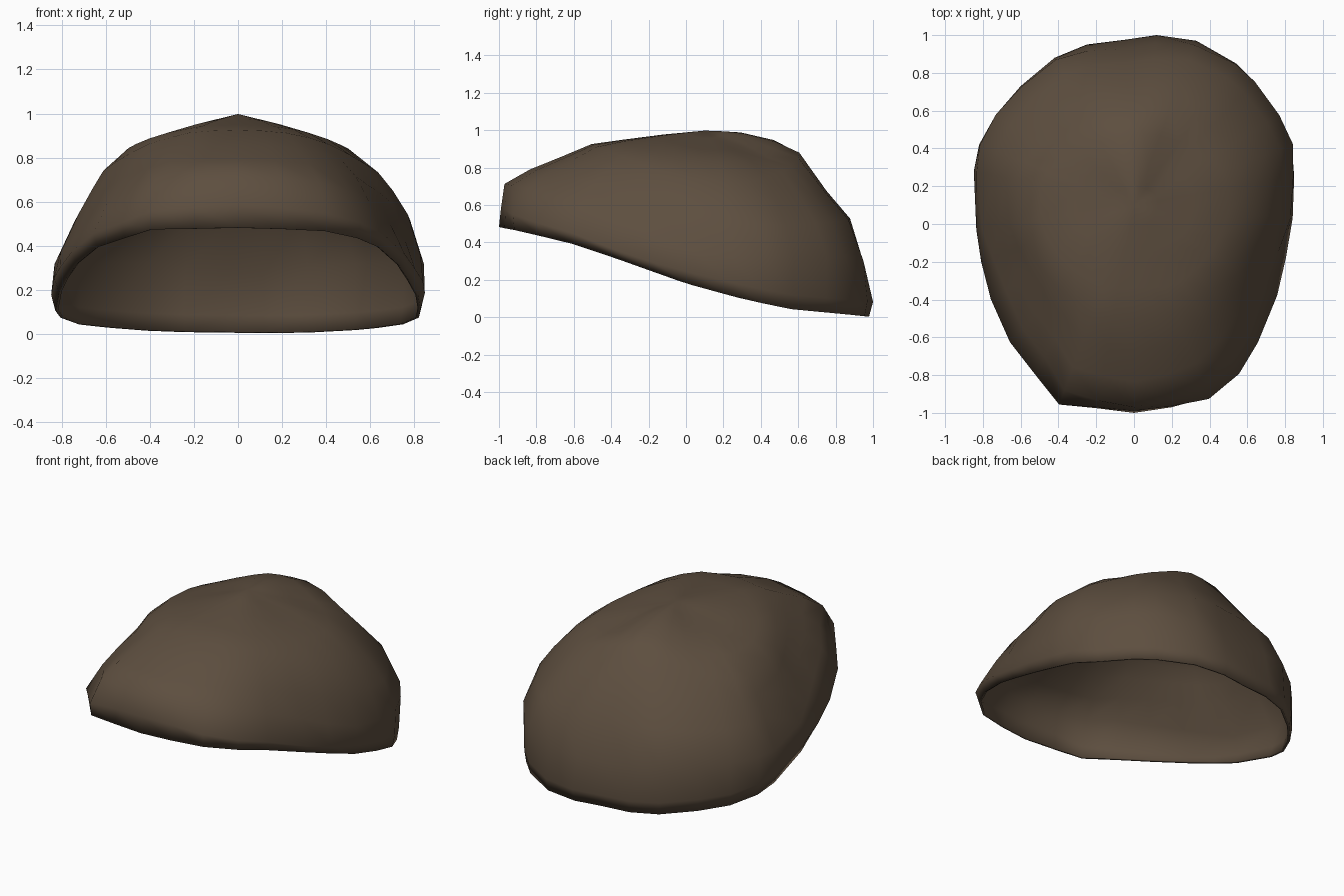
import bpy, bmesh, math

if "Cube" in bpy.data.objects:
    bpy.data.objects.remove(bpy.data.objects["Cube"])

# Plan outline of the cap, clockwise from the front
OUTLINE = [(0, -1), (-.2, -.98), (-.4, -.965), (-.53, -.8), (-.66, -.63), (-.76, -.4),
           (-.81, -.2), (-.835, -.03), (-.848, .28), (-.82, .42), (-.73, .58), (-.6, .73),
           (-.42, .88), (-.25, .95), (-.05, .975), (.12, 1), (.33, .97), (.54, .85), (.64, .75),
           (.76, .57), (.835, .42), (.848, .25), (.84, .03), (.805, -.18), (.76, -.38),
           (.66, -.63), (.56, -.8), (.4, -.935), (.2, -.975)]
# Height of the opening's edge along y
RIM = [(-1, .482), (-.6, .385), (0, .18), (.3, .1), (.55, .045), (1, .003)]
# Meridians from rim to crown: (fraction of radius, fraction of height)
FRONT = [(1, 0), (.99, .2), (.973, .45), (.85, .6), (.7, .73), (.55, .865),
         (.4, .91), (.2, .965), (.1, .985), (0, 1)]
SIDE = [(.975, 0), (1, .08), (.99, .22), (.92, .45), (.84, .58), (.76, .68),
        (.6, .81), (.38, .885), (.15, .955), (0, 1)]
BACK = [(.975, 0), (1, .08), (.945, .27), (.86, .53), (.72, .68), (.56, .89),
        (.42, .955), (.22, .995), (.1, 1), (0, 1)]
# Radius changes per level: front corners lean in, back corners stay upright
FRONT_CORNER = [-.02, .0, -.08, -.07, -.055, -.03, -.01, 0, 0, 0]
BACK_CORNER = [.012, .0, .035, .025, .01, -.015, -.03, -.01, 0, 0]
LEFT_SIDE = [0, 0, -.015, -.05, -.04, -.02, 0, 0, 0, 0]
CENTRE_Y = .1


def rim_height(y):
    for (y0, z0), (y1, z1) in zip(RIM, RIM[1:]):
        if y <= y1:
            return z0 + (z1 - z0) * (y - y0) / (y1 - y0)
    return RIM[-1][1]


def cap_point(x, y, level):
    """Blend the three meridians by compass direction."""
    dx, dy = x, y - CENTRE_Y
    side = dx * dx / (dx * dx + dy * dy)
    corner = min(1, 6 * side * (1 - side))
    end = FRONT if dy < 0 else BACK
    r = side * SIDE[level][0] + (1 - side) * end[level][0]
    h = side * SIDE[level][1] + (1 - side) * end[level][1]
    r += corner * (FRONT_CORNER if dy < 0 else BACK_CORNER)[level]
    if dx < 0:
        r += side * LEFT_SIDE[level]
    if dy > 0 and level == 2:
        h += .06 * corner
    if dy < 0 and level == 1:
        h -= .04 * corner
    z0 = rim_height(y)
    px, py = dx * r, CENTRE_Y + dy * r
    z = z0 + (.995 - z0) * h
    # Soft dent behind the crown
    if level > 4:
        z -= .05 * math.exp(-((px - .22) ** 2 + (py - .41) ** 2) / .02)
    return px, py, z


# Cap shell
bm = bmesh.new()
rings = [[bm.verts.new(cap_point(x, y, k)) for x, y in OUTLINE] for k in range(9)]
crown = bm.verts.new((0, CENTRE_Y, .998))
n = len(OUTLINE)
for i in range(n):
    j = (i + 1) % n
    for low, high in zip(rings, rings[1:]):
        bm.faces.new((low[i], low[j], high[j], high[i]))
    bm.faces.new((rings[-1][i], rings[-1][j], crown))
bmesh.ops.recalc_face_normals(bm, faces=bm.faces)
if sum(f.normal.z for f in crown.link_faces) < 0:
    bmesh.ops.reverse_faces(bm, faces=bm.faces)
mesh = bpy.data.meshes.new("knit_cap")
bm.to_mesh(mesh)
bm.free()
cap = bpy.data.objects.new("knit_cap", mesh)
bpy.context.collection.objects.link(cap)

# Brown wool
wool = bpy.data.materials.new("brown_wool")
wool.diffuse_color = (.11, .077, .05, 1)
wool.use_nodes = True
wool.node_tree.nodes["Principled BSDF"].inputs["Base Color"].default_value = wool.diffuse_color
mesh.materials.append(wool)

# Thin cloth thickness, kept inside the outer surface
cloth = cap.modifiers.new("cloth_thickness", 'SOLIDIFY')
cloth.thickness = .014
cloth.offset = -1

bpy.context.view_layer.objects.active = cap
cap.select_set(True)
bpy.ops.object.shade_smooth_by_angle(angle=math.radians(70))
